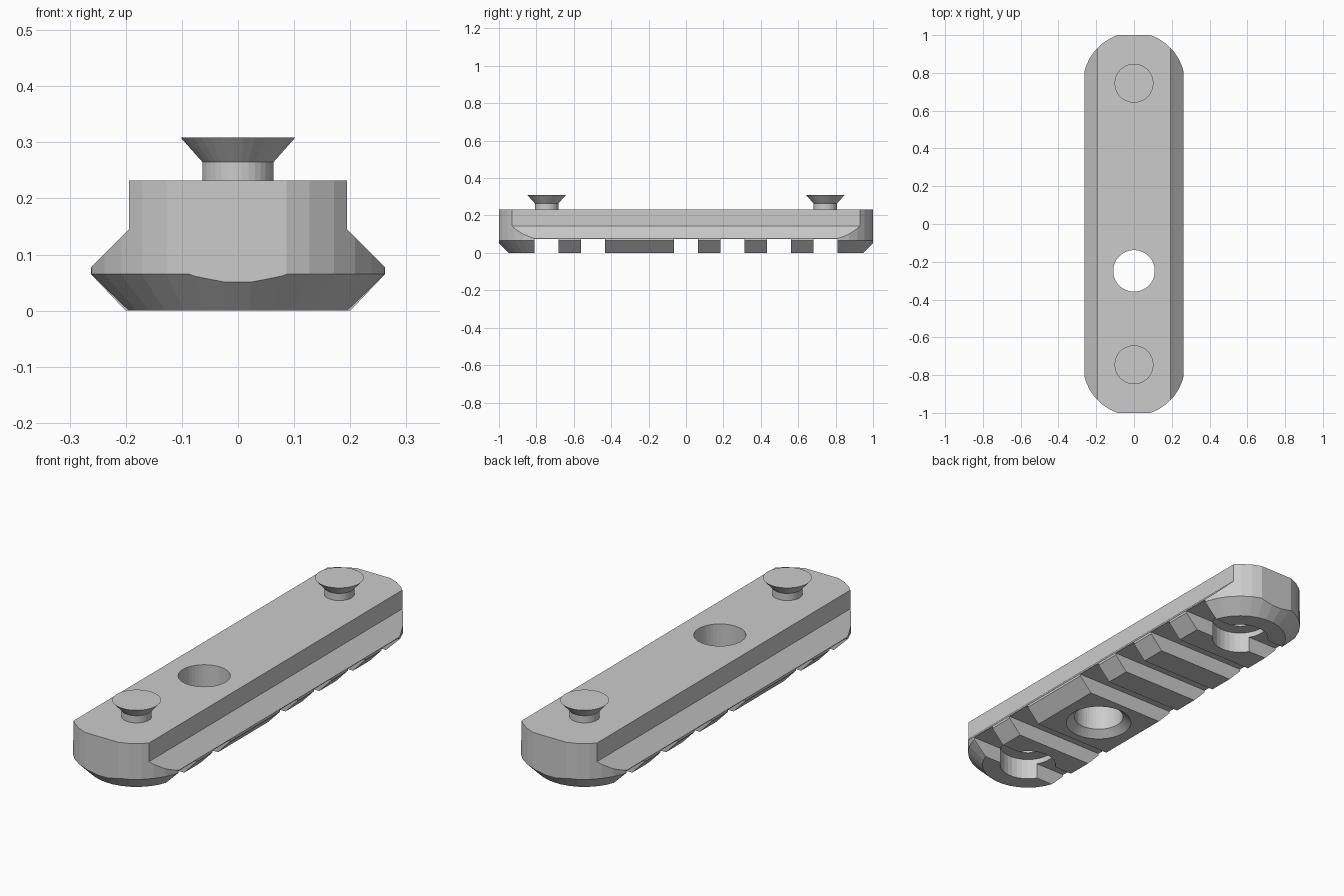
import bpy, bmesh, math

old = bpy.data.objects.get("Cube")
if old:
    bpy.data.objects.remove(old, do_unlink=True)

grey = bpy.data.materials.new("plain_grey")
grey.use_nodes = True
grey.diffuse_color = (0.6, 0.6, 0.6, 1)
grey.node_tree.nodes["Principled BSDF"].inputs["Base Color"].default_value = (0.6, 0.6, 0.6, 1)


def loft(name, rings):
    """Closed solid skinned through equal rings of points."""
    bm = bmesh.new()
    loops = [[bm.verts.new(p) for p in ring] for ring in rings]
    n = len(loops[0])
    for a, b in zip(loops, loops[1:]):
        for i in range(n):
            j = (i + 1) % n
            bm.faces.new((a[i], a[j], b[j], b[i]))
    bm.faces.new(loops[0][::-1])
    bm.faces.new(loops[-1])
    bmesh.ops.recalc_face_normals(bm, faces=bm.faces)
    mesh = bpy.data.meshes.new(name)
    bm.to_mesh(mesh)
    bm.free()
    mesh.materials.append(grey)
    obj = bpy.data.objects.new(name, mesh)
    bpy.context.collection.objects.link(obj)
    return obj


def turned(name, profile, y=0, stretch=0, n=32):
    """Round solid from (radius, z) pairs; stretch pulls it into a long oval."""
    angles = [math.tau * (i + 0.5) / n for i in range(n)]
    return loft(name, [[(r * math.cos(a),
                         y + r * math.sin(a) + math.copysign(stretch, math.sin(a)), z)
                        for a in angles] for r, z in profile])


def prism(name, section, y0, y1):
    return loft(name, [[(x, y, z) for x, z in section] for y in (y0, y1)])


def combine(target, tool, operation):
    mod = target.modifiers.new(operation.lower(), "BOOLEAN")
    mod.operation, mod.object, mod.solver = operation, tool, "EXACT"
    bpy.context.view_layer.objects.active = target
    bpy.ops.object.modifier_apply(modifier=mod.name)
    bpy.data.objects.remove(tool, do_unlink=True)


SCREW_Y = 0.745

# Rail body: dovetail section trimmed by a round-ended, chamfered block
half = [(0.2, 0), (0.262, 0.065), (0.262, 0.077), (0.194, 0.145), (0.194, 0.232)]
section = half + [(-x, z) for x, z in reversed(half)]
rail = prism("rail_body", section, -1, 1)
combine(rail, turned("end_trim", [(0.204, -0.001), (0.27, 0.065), (0.27, 0.3)],
                     stretch=SCREW_Y), "INTERSECT")

# Cross slots in the underside, skipping the one at the sling hole
slot = [(-0.4, -0.1), (0.4, -0.1), (0.4, 0.074), (-0.4, 0.074)]
for i in (-3, -2, 0, 1, 2, 3):
    y = i * SCREW_Y / 3
    combine(rail, prism("slot_cutter", slot, y - 0.064, y + 0.064), "DIFFERENCE")

# Sling hole with a chamfered mouth
combine(rail, turned("hole_cutter", [(0.156, -0.01), (0.146, 0), (0.11, 0.03), (0.11, 0.3)],
                     y=-SCREW_Y / 3, n=48), "DIFFERENCE")

# Screw recesses, and the screws with flared heads
for side, label in ((-1, "front"), (1, "back")):
    y = side * SCREW_Y
    combine(rail, turned("recess_cutter", [(0.125, -0.01), (0.125, 0.1), (0.064, 0.1),
                                           (0.064, 0.2)], y=y), "DIFFERENCE")
    turned(label + "_screw", [(0.0638, 0.18), (0.0638, 0.265), (0.103, 0.309)], y=y)
